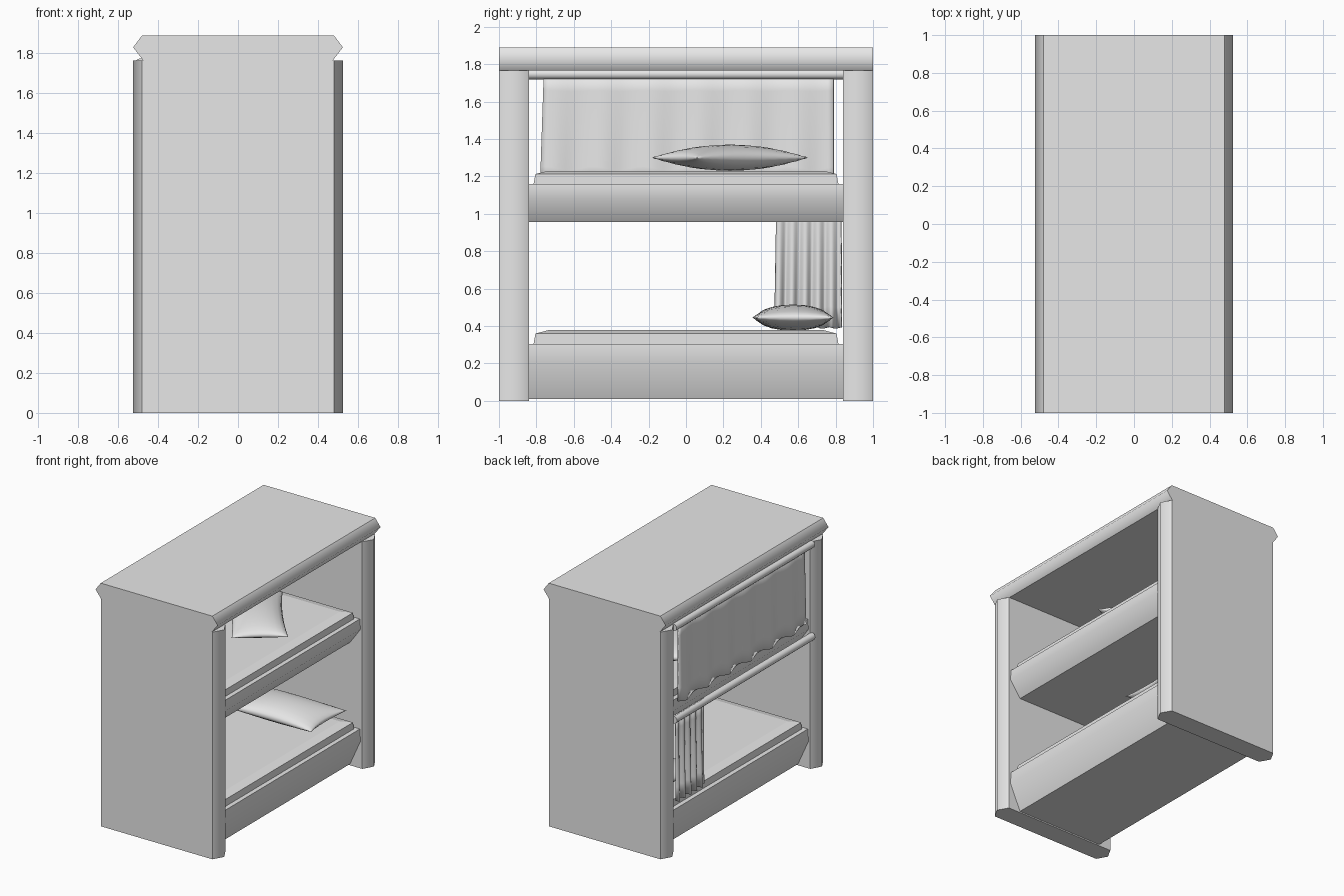
import bpy, bmesh, math
from mathutils import Matrix

if "Cube" in bpy.data.objects:
    bpy.data.objects.remove(bpy.data.objects["Cube"])

grey = bpy.data.materials.new("light grey")
grey.diffuse_color = (0.8, 0.8, 0.8, 1)
grey.use_nodes = True
grey.node_tree.nodes["Principled BSDF"].inputs["Base Color"].default_value = grey.diffuse_color


def finish(name, bm):
    bmesh.ops.recalc_face_normals(bm, faces=bm.faces)
    me = bpy.data.meshes.new(name)
    bm.to_mesh(me)
    bm.free()
    me.materials.append(grey)
    ob = bpy.data.objects.new(name, me)
    bpy.context.collection.objects.link(ob)
    return ob


def prism(name, half, a, b, axis, soft=()):
    """Mirror a half profile in x, extrude it along y or z; 'soft' corners shade smooth."""
    n = len(half)
    prof = half + [(-x, t) for x, t in reversed(half)]
    soft = set(soft) | {2 * n - 1 - i for i in soft}
    bm = bmesh.new()
    rings = [[bm.verts.new((x, t, d) if axis == "z" else (x, d, t)) for x, t in prof]
             for d in (a, b)]
    for r in rings:
        bm.faces.new(r)
    for i in range(2 * n):
        j = (i + 1) % (2 * n)
        bm.faces.new((rings[0][i], rings[0][j], rings[1][j], rings[1][i]))
    for f in bm.faces:
        f.smooth = len(f.verts) == 4
    for e in bm.edges:
        e.smooth = False
    for i in soft:
        bm.edges.get((rings[0][i], rings[1][i])).smooth = True
    return finish(name, bm)


def mattress(name, z, h):
    """Box whose top is drawn in towards the middle."""
    bm = bmesh.new()
    rings = [[bm.verts.new((sx * x, sy * y, zz)) for sx, sy in
              ((-1, -1), (1, -1), (1, 1), (-1, 1))]
             for x, y, zz in ((0.425, 0.815, z), (0.425, 0.805, z + h * 0.75),
                              (0.36, 0.735, z + h))]
    bm.faces.new(rings[0])
    bm.faces.new(rings[2])
    for lo, hi in zip(rings, rings[1:]):
        for i in range(4):
            j = (i + 1) % 4
            bm.faces.new((lo[i], lo[j], hi[j], hi[i]))
    finish(name, bm)


def pillow(name, loc, length, width, thick, angle):
    """Two puffed sheets with pinched sides."""
    bm = bmesh.new()
    nu, nv = 14, 10
    for s in (1, -1):
        grid = []
        for i in range(nu + 1):
            u = -math.cos(math.pi * i / nu)
            row = []
            for j in range(nv + 1):
                v = -math.cos(math.pi * j / nv)
                x = u * (1 - 0.07 * (1 - v * v)) * length / 2
                y = v * (1 - 0.10 * (1 - u * u)) * width / 2
                puff = (max(0, 1 - u * u) * max(0, 1 - v * v)) ** 0.5
                row.append(bm.verts.new((x, y, s * thick / 2 * puff)))
            grid.append(row)
        for i in range(nu):
            for j in range(nv):
                bm.faces.new((grid[i][j], grid[i + 1][j], grid[i + 1][j + 1], grid[i][j + 1]))
    bmesh.ops.remove_doubles(bm, verts=bm.verts, dist=0.0005)
    bmesh.ops.transform(bm, matrix=Matrix.Translation(loc) @ Matrix.Rotation(angle, 4, "Z"),
                        verts=bm.verts)
    for f in bm.faces:
        f.smooth = True
    finish(name, bm)


def rod(name, x, z, r):
    bm = bmesh.new()
    bmesh.ops.create_cone(bm, cap_ends=True, segments=12, radius1=r, radius2=r, depth=1.70,
                          matrix=Matrix.Translation((x, 0, z)) @ Matrix.Rotation(math.pi / 2, 4, "X"))
    for f in bm.faces:
        f.smooth = len(f.verts) == 4
    finish(name, bm)


def curtain(name, x, y0, y1, ztop, zbot, waves, amp, hem, flare):
    """Hanging sheet with folds that deepen towards a wavy hem."""
    bm = bmesh.new()
    ny, nz = waves * 8, 6
    grid = []
    for i in range(ny + 1):
        t = i / ny
        row = []
        for k in range(nz + 1):
            d = k / nz
            y = y0 + (y1 - y0) * t - flare * d * (1 - t)
            fold = amp * (0.3 + 0.7 * d) * math.sin(2 * math.pi * waves * t)
            bottom = zbot + hem * math.sin(2 * math.pi * waves * t + 1)
            row.append(bm.verts.new((x + fold, y, ztop + (bottom - ztop) * d)))
        grid.append(row)
    for i in range(ny):
        for k in range(nz):
            f = bm.faces.new((grid[i][k], grid[i + 1][k], grid[i + 1][k + 1], grid[i][k + 1]))
            f.smooth = True
    ob = finish(name, bm)
    m = ob.modifiers.new("thickness", "SOLIDIFY")
    m.thickness = 0.008
    m.offset = 0


# end walls with rounded posts on both sides
for name, s in (("front_end_panel", -1), ("back_end_panel", 1)):
    prism(name, [(0.48, s * 1.0), (0.525, s * 0.92), (0.48, s * 0.84)], 0, 1.765, "z", (1,))

# roof board with nosed long edges
prism("roof_board", [(0.48, 1.89), (0.525, 1.83), (0.475, 1.765)], -1, 1, "y", (1,))

# two bunks: frame, mattress
for name, z0, zm, z1, h in (("lower", 0.01, 0.21, 0.305, 0.073),
                            ("upper", 0.955, 1.08, 1.16, 0.07)):
    prism(name + "_bunk_frame", [(0.46, z1), (0.465, zm), (0.375, z0)], -0.845, 0.845, "y", (1,))
    mattress(name + "_mattress", z1, h)

# pillows
pillow("lower_pillow", (0, 0.572, 0.445), 0.76, 0.435, 0.14, 0)
pillow("upper_pillow", (0, 0.235, 1.30), 0.76, 0.40, 0.14, math.radians(128))

# curtain rods and curtains on the left side
rod("upper_curtain_rod", -0.487, 1.747, 0.028)
rod("lower_curtain_rod", -0.49, 1.03, 0.028)
curtain("upper_curtain", -0.485, -0.76, 0.79, 1.76, 1.14, 6, 0.012, 0.012, 0.02)
curtain("lower_curtain", -0.49, 0.485, 0.83, 1.06, 0.39, 5, 0.022, 0.004, 0.01)
